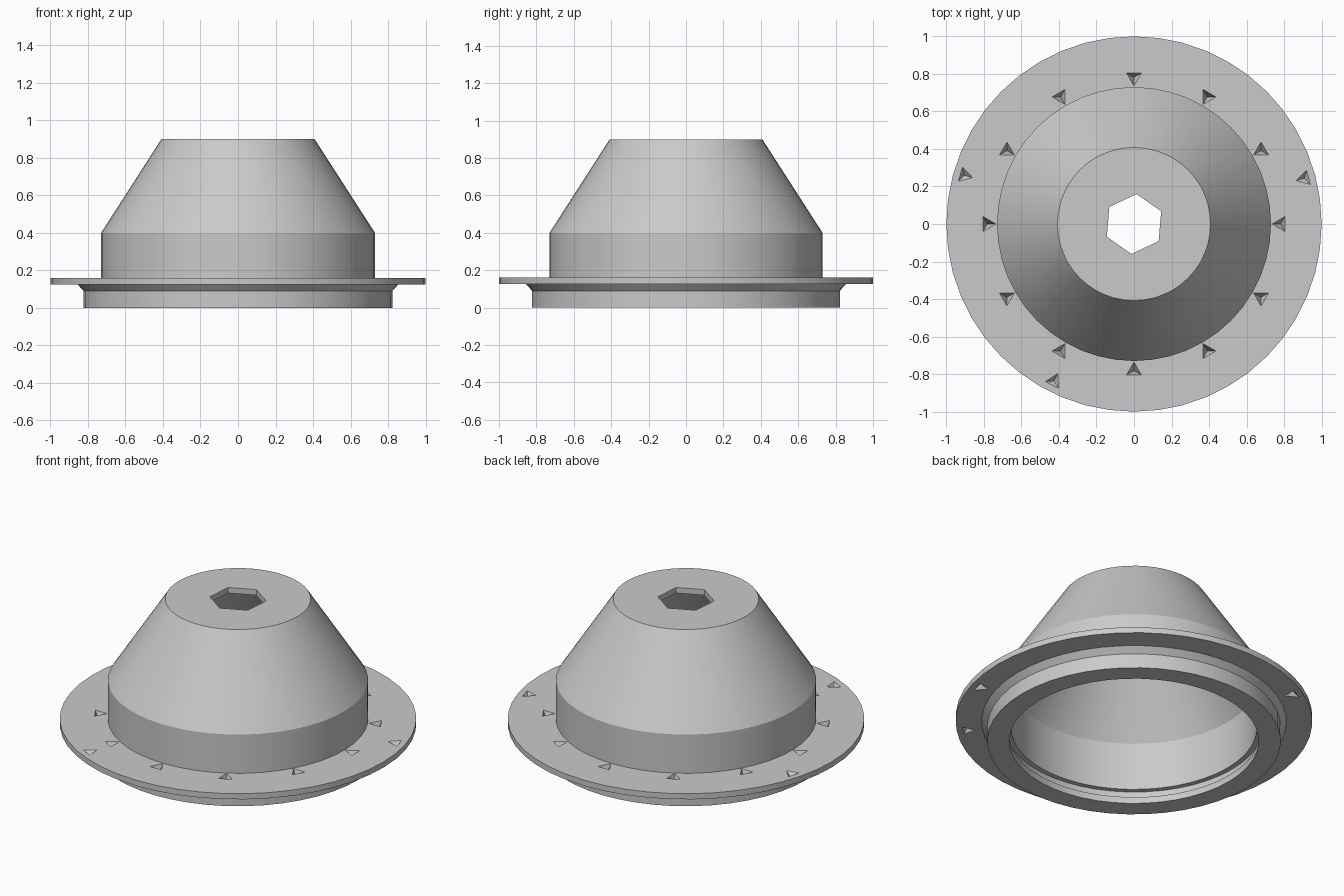
import bpy, bmesh
from math import sin, cos, pi, radians

if "Cube" in bpy.data.objects:
    bpy.data.objects.remove(bpy.data.objects["Cube"])

SEGMENTS = 48
FLANGE_TOP = 0.16
FLANGE_BOTTOM = 0.125

GREY = (0.59, 0.59, 0.59, 1)
grey = bpy.data.materials.new("plain grey")
grey.use_nodes = True
grey.diffuse_color = GREY
grey.node_tree.nodes["Principled BSDF"].inputs["Base Color"].default_value = GREY


def new_object(name, bm):
    bmesh.ops.recalc_face_normals(bm, faces=bm.faces)
    mesh = bpy.data.meshes.new(name)
    bm.to_mesh(mesh)
    bm.free()
    mesh.materials.append(grey)
    obj = bpy.data.objects.new(name, mesh)
    bpy.context.collection.objects.link(obj)
    return obj


def lathe(name, profile):
    """Turn a closed (radius, height) outline around the z axis."""
    bm = bmesh.new()
    rings = []
    for i in range(SEGMENTS):
        a = 2 * pi * i / SEGMENTS
        rings.append([bm.verts.new((r * cos(a), r * sin(a), z)) for r, z in profile])
    n = len(profile)
    for i, ring in enumerate(rings):
        after = rings[(i + 1) % SEGMENTS]
        for j in range(n):
            k = (j + 1) % n
            bm.faces.new((ring[j], after[j], after[k], ring[k]))
    return new_object(name, bm)


def ring_of_verts(bm, x, y, z, radius, sides, turn):
    angles = [turn + 2 * pi * i / sides for i in range(sides)]
    return [bm.verts.new((x + radius * cos(a), y + radius * sin(a), z)) for a in angles]


def prism(bm, radius, sides, turn, z_low, z_high):
    """Upright prism on the z axis."""
    low = ring_of_verts(bm, 0, 0, z_low, radius, sides, turn)
    top = ring_of_verts(bm, 0, 0, z_high, radius, sides, turn)
    bm.faces.new(low)
    bm.faces.new(top)
    for i in range(sides):
        k = (i + 1) % sides
        bm.faces.new((low[i], low[k], top[k], top[i]))


def pit(bm, distance, degrees, z_open, z_tip, size=0.05):
    """Three-sided spike with one corner toward the z axis."""
    a = radians(degrees)
    x, y = distance * cos(a), distance * sin(a)
    base = ring_of_verts(bm, x, y, z_open, size, 3, a + pi)
    tip = bm.verts.new((x, y, z_tip))
    bm.faces.new(base)
    for i in range(3):
        bm.faces.new((base[i], base[(i + 1) % 3], tip))


# Hollow cone-topped housing with flange, lower rim and inner groove
housing = lathe("flanged_housing", [
    (0.05, 0.90), (0.408, 0.90), (0.73, 0.40), (0.73, FLANGE_TOP),
    (1.0, FLANGE_TOP), (1.0, FLANGE_BOTTOM), (0.855, FLANGE_BOTTOM),
    (0.823, 0.09), (0.823, 0.0), (0.70, 0.0), (0.70, 0.04), (0.72, 0.04),
    (0.72, 0.085), (0.69, 0.085), (0.69, 0.38), (0.385, 0.865), (0.05, 0.865)])

# Cutters: six-sided top hole and the small pits of the flange
cut = bmesh.new()
prism(cut, 0.16, 6, radians(25), 0.7, 1.0)
for step in range(12):
    pit(cut, 0.782, step * 30, FLANGE_TOP + 0.005, 0.1)
for degrees in (15, 164, 243):
    pit(cut, 0.94, degrees, FLANGE_TOP + 0.003, 0.13)
for degrees in (-46, -16, 121):
    pit(cut, 0.94, degrees, FLANGE_BOTTOM - 0.003, 0.152)
cutter = new_object("hole_cutter", cut)
cutter.hide_render = True

# Carve the holes, then smooth the turned surfaces
mod = housing.modifiers.new("holes", "BOOLEAN")
mod.operation = "DIFFERENCE"
mod.solver = "EXACT"
mod.object = cutter
bpy.ops.object.select_all(action="DESELECT")
housing.select_set(True)
bpy.context.view_layer.objects.active = housing
bpy.ops.object.modifier_apply(modifier=mod.name)
bpy.data.objects.remove(cutter)
bpy.ops.object.shade_smooth_by_angle(angle=radians(25))
